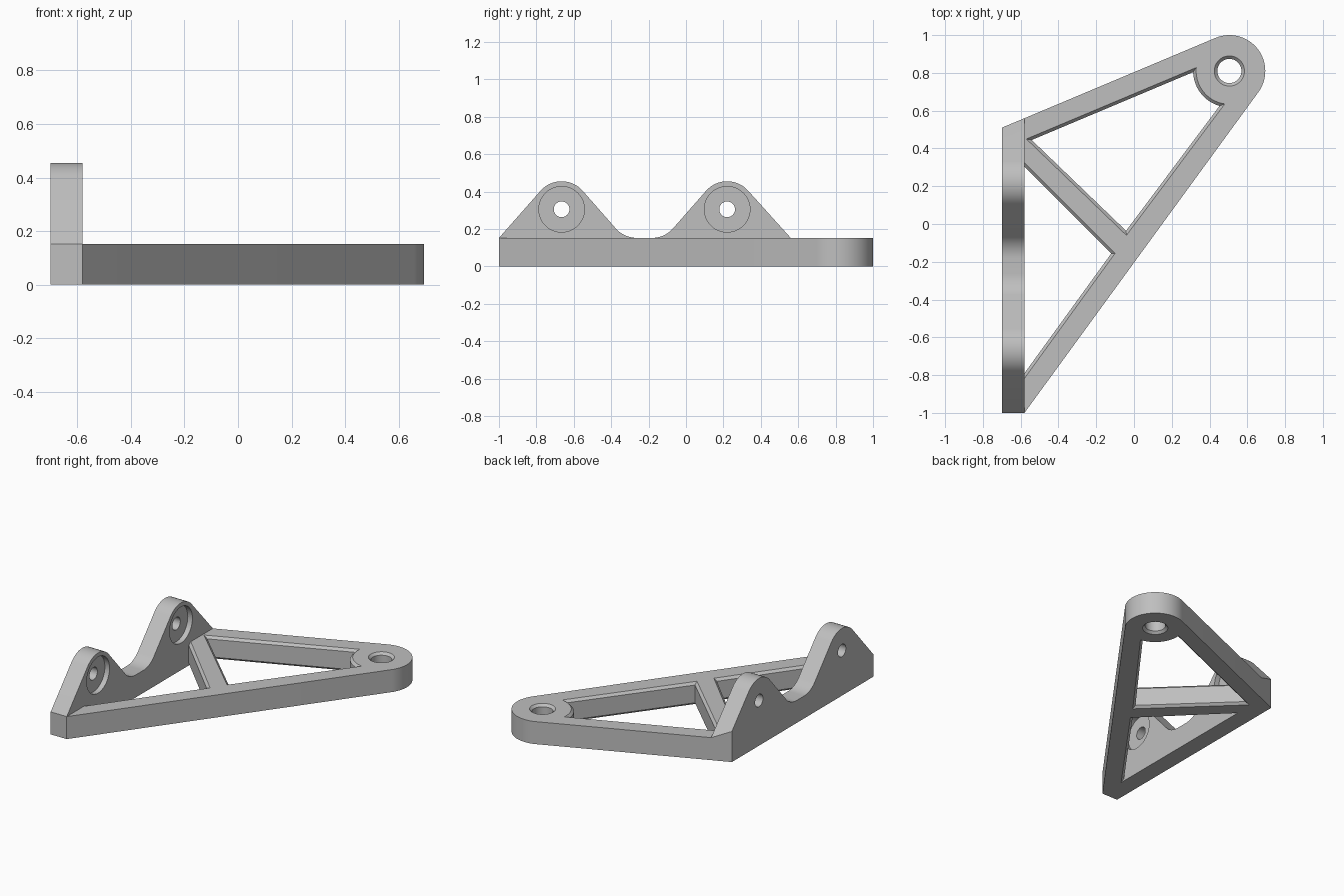
import bpy
import bmesh
from math import sin, cos, radians
from mathutils import Vector

H = 0.152            # web thickness
X0, X1 = -0.70, -0.58  # mounting plate faces
CHAMFER = 0.016
BOSS = (0.505, 0.81)

if "Cube" in bpy.data.objects:
    bpy.data.objects.remove(bpy.data.objects["Cube"], do_unlink=True)

grey = bpy.data.materials.new("light_grey")
grey.use_nodes = True
grey.diffuse_color = (0.52, 0.52, 0.52, 1)
grey.node_tree.nodes["Principled BSDF"].inputs["Base Color"].default_value = grey.diffuse_color


def arc(center, r, start, end, n=16):
    """Points on an arc, angles in degrees."""
    angles = [radians(start + (end - start) * i / n) for i in range(n + 1)]
    return [(center[0] + r * cos(a), center[1] + r * sin(a)) for a in angles]


def circle(center, r, n=48):
    return arc(center, r, 0, 360, n)[:-1]


def offset(points, d):
    """Mitred outward offset of a counter-clockwise outline."""
    result = []
    for i, p in enumerate(points):
        p = Vector(p)
        a = (p - Vector(points[i - 1])).normalized()
        b = (Vector(points[(i + 1) % len(points)]) - p).normalized()
        na, nb = Vector((a.y, -a.x)), Vector((b.y, -b.x))
        result.append(tuple(p + (na + nb) * d / (1 + na.dot(nb))))
    return result


def loft(name, rings, axis="Z"):
    """Solid from matching outlines, each given with its level along the axis."""
    bm = bmesh.new()
    loops = []
    for points, level in rings:
        loops.append([bm.verts.new((u, v, level) if axis == "Z" else (level, u, v))
                      for u, v in points])
    n = len(loops[0])
    bm.faces.new(loops[0][::-1])
    bm.faces.new(loops[-1])
    for low, high in zip(loops, loops[1:]):
        for i in range(n):
            j = (i + 1) % n
            bm.faces.new((low[i], low[j], high[j], high[i]))
    bmesh.ops.recalc_face_normals(bm, faces=bm.faces)
    mesh = bpy.data.meshes.new(name)
    bm.to_mesh(mesh)
    bm.free()
    mesh.materials.append(grey)
    obj = bpy.data.objects.new(name, mesh)
    bpy.context.collection.objects.link(obj)
    return obj


def chamfered_cutter(mouth):
    """Through cutter flaring out to the given outline at both faces."""
    wall = offset(mouth, -CHAMFER)
    e = 0.01
    wide = offset(mouth, e)
    return loft("cutter", [(wide, -e), (wall, CHAMFER), (wall, H - CHAMFER), (wide, H + e)])


def cut(obj, cutters):
    for c in cutters:
        c.hide_render = True
        mod = obj.modifiers.new("cut", "BOOLEAN")
        mod.operation = "DIFFERENCE"
        mod.solver = "EXACT"
        mod.object = c
    bpy.context.view_layer.update()
    graph = bpy.context.evaluated_depsgraph_get()
    mesh = bpy.data.meshes.new_from_object(obj.evaluated_get(graph))
    obj.modifiers.clear()
    obj.data = mesh
    for c in cutters:
        bpy.data.objects.remove(c, do_unlink=True)


# Triangular web with rounded boss
outline = [(X1, -1.0)] + arc(BOSS, 0.19, -36.1, 112.8, 32) + [(X1, 0.56)]
web = loft("triangular_web", [(outline, 0), (outline, H)])
upper_window = [(-0.57, 0.45), (-0.04, -0.06)] + arc(BOSS, 0.176, 262, 174, 20)
lower_window = [(-0.64, 0.385), (-0.64, -0.90), (-0.10, -0.155)]
cut(web, [chamfered_cutter(w) for w in (upper_window, lower_window, circle(BOSS, 0.08))])

# Upright mounting plate with two rounded lugs
lugs = [(-0.665, 0.305), (0.22, 0.305)]
profile = [(0.56, 0), (0.56, H)]
profile += arc(lugs[1], 0.15, 42, 138)
profile += arc((-0.182, H + 0.15), 0.15, 318, 270, 10)
profile += arc((-0.263, H + 0.15), 0.15, 270, 222, 10)
profile += arc(lugs[0], 0.15, 42, 138)
profile += [(-1.0, H), (-1.0, 0)]
plate = loft("mounting_plate", [(profile, X0), (profile, X1)], "X")

# Skew the back end in line with the web's edge
for v in plate.data.vertices:
    if v.co.x < X0 + 0.01 and v.co.y > 0.55:
        v.co.y -= 0.05
        if v.co.z > 0.1:
            v.co.z += 0.055

# Bolt holes with counterbores on the inner face
tools = []
for lug in lugs:
    for r, start in ((0.042, X0 - 0.05), (0.122, X1 - 0.035)):
        ring = circle(lug, r)
        tools.append(loft("cutter", [(ring, start), (ring, X1 + 0.05)], "X"))
cut(plate, tools)

# Smooth the curves, keep edges sharp
bpy.ops.object.select_all(action="DESELECT")
for obj in (web, plate):
    obj.select_set(True)
bpy.context.view_layer.objects.active = web
bpy.ops.object.shade_smooth_by_angle(angle=radians(30))
